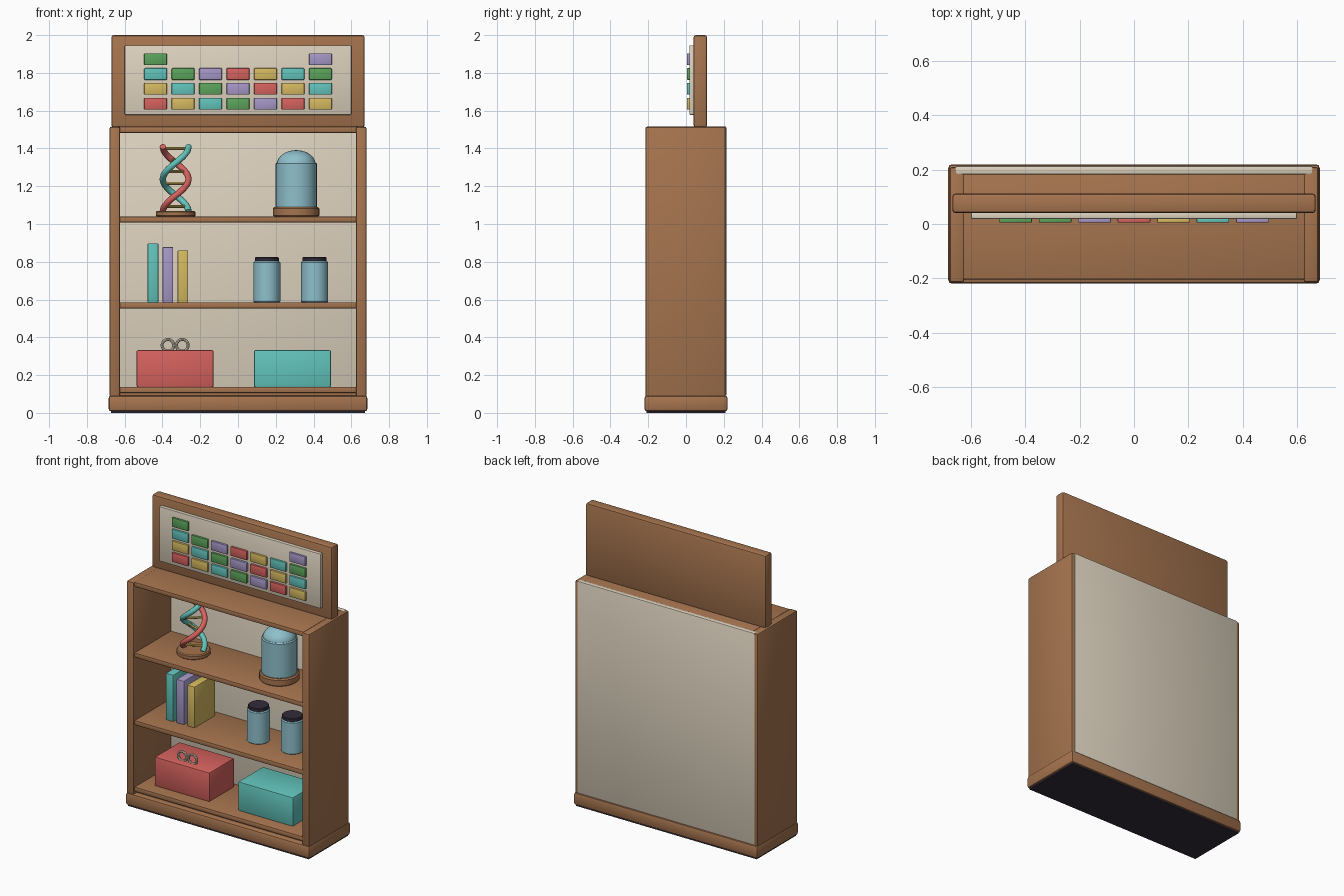
import bpy, bmesh, math
from mathutils import Vector

cube = bpy.data.objects.get("Cube")
if cube:
    bpy.data.objects.remove(cube, do_unlink=True)


def material(name, r, g, b):
    m = bpy.data.materials.new(name)
    m.use_nodes = True
    m.diffuse_color = (r, g, b, 1)
    m.node_tree.nodes["Principled BSDF"].inputs["Base Color"].default_value = (r, g, b, 1)
    return m


WOOD = material("wood", .38, .175, .077)
CREAM = material("cream", .73, .65, .52)
RED = material("coral red", .67, .122, .112)
TEAL = material("teal", .122, .55, .50)
LAVENDER = material("lavender", .38, .31, .57)
YELLOW = material("yellow", .67, .49, .117)
GREEN = material("green", .107, .37, .107)
GLASS = material("pale blue glass", .275, .527, .604)
DARK = material("dark plum", .032, .025, .042)


def finish(name, bm, mat, smooth=True):
    mesh = bpy.data.meshes.new(name)
    bmesh.ops.recalc_face_normals(bm, faces=bm.faces)
    bm.to_mesh(mesh)
    bm.free()
    mesh.materials.append(mat)
    obj = bpy.data.objects.new(name, mesh)
    bpy.context.collection.objects.link(obj)
    if smooth:
        bpy.ops.object.select_all(action='DESELECT')
        obj.select_set(True)
        bpy.context.view_layer.objects.active = obj
        bpy.ops.object.shade_smooth_by_angle(angle=math.radians(40))
    return obj


def box(name, mat, x, y, z, bevel=0.006):
    """Box from (min, max) pairs with rounded edges."""
    bm = bmesh.new()
    bmesh.ops.create_cube(bm, size=1)
    for v in bm.verts:
        v.co = [(lo + hi) / 2 + c * (hi - lo) for c, (lo, hi) in zip(v.co, (x, y, z))]
    if bevel:
        bmesh.ops.bevel(bm, geom=bm.edges[:], offset=bevel, segments=2,
                        profile=0.5, affect='EDGES')
    return finish(name, bm, mat)


def lathe(name, mat, x, y, profile, steps=32):
    """Turn a (radius, z) profile around a vertical axis."""
    bm = bmesh.new()
    verts = [bm.verts.new((r, 0, z)) for r, z in profile]
    edges = [bm.edges.new(pair) for pair in zip(verts, verts[1:])]
    bmesh.ops.spin(bm, geom=verts + edges, cent=(0, 0, 0), axis=(0, 0, 1),
                   angle=math.tau, steps=steps)
    bmesh.ops.remove_doubles(bm, verts=bm.verts, dist=0.0005)
    bmesh.ops.translate(bm, verts=bm.verts, vec=(x, y, 0))
    return finish(name, bm, mat)


def disc_profile(r, low, high, b=0.006):
    return [(0, low), (r - b, low), (r, low + b), (r, high - b), (r - b, high), (0, high)]


def tube(name, mat, points, radius, sides=10, closed=False):
    """Sweep a round section along a path."""
    bm = bmesh.new()
    pts = [Vector(p) for p in points]
    n = len(pts)
    rings = []
    for i, p in enumerate(pts):
        if closed:
            t = pts[(i + 1) % n] - pts[i - 1]
        else:
            t = pts[min(i + 1, n - 1)] - pts[max(i - 1, 0)]
        t.normalize()
        ref = Vector((0, 1, 0)) if closed or abs(t.z) < 0.1 else Vector((0, 0, 1))
        u = t.cross(ref).normalized()
        w = t.cross(u)
        rings.append([bm.verts.new(p + radius * (u * math.cos(a) + w * math.sin(a)))
                      for a in (math.tau * k / sides for k in range(sides))])
    pairs = list(zip(rings, rings[1:]))
    if closed:
        pairs.append((rings[-1], rings[0]))
    else:
        bm.faces.new(rings[0])
        bm.faces.new(rings[-1])
    for a, b in pairs:
        for k in range(sides):
            j = (k + 1) % sides
            bm.faces.new((a[k], a[j], b[j], b[k]))
    return finish(name, bm, mat)


# Cabinet carcass
box("foot_plate", DARK, (-.672, .672), (-.208, .208), (0, .03), 0)
box("plinth", WOOD, (-.685, .685), (-.22, .22), (.008, .092), .014)
box("plinth_riser", WOOD, (-.63, .63), (-.18, .19), (.08, .115), 0)
for side, lo, hi in (("right", -.68, -.625), ("left", .625, .68)):
    box(side + "_side_panel", WOOD, (lo, hi), (-.215, .21), (.085, 1.515), .010)
box("back_panel", CREAM, (-.66, .66), (.182, .214), (.09, 1.517), .008)
for name, top in (("bottom", .138), ("lower", .585), ("upper", 1.04), ("top", 1.515)):
    box(name + "_shelf", WOOD, (-.63, .63), (-.205, .185), (top - .032, top), .006)

# Header board with coloured tiles
box("header_board", WOOD, (-.67, .67), (.04, .112), (1.512, 2.0), .012)
box("header_inset", CREAM, (-.6, .6), (.018, .045), (1.578, 1.946), .005)
cycle = (RED, YELLOW, TEAL, GREEN, LAVENDER)
for row in range(4):
    for col in range(7):
        if row == 3 and 0 < col < 6:
            continue
        cx, cz = -.4365 + .1455 * col, 1.637 + .0785 * row
        box(f"tile_{row}_{col}", cycle[(row + col) % 5], (cx - .06, cx + .06),
            (.005, .022), (cz - .031, cz + .031), .004)

# Double helix ornament
HX, HY, LOW, HIGH, R = -.33, 0, 1.065, 1.41, .068
lathe("helix_base", WOOD, HX, HY, disc_profile(.104, 1.038, 1.07))


def helix_point(t, phase):
    a = phase + math.tau * t
    return (HX + R * math.cos(a), HY + R * math.sin(a), LOW + (HIGH - LOW) * t)


for name, mat, phase in (("red", RED, math.pi), ("teal", TEAL, 0)):
    tube(name + "_helix_strand", mat, [helix_point(i / 40, phase) for i in range(41)], .017)
for i in range(6):
    t = .08 + i * .178
    tube(f"helix_rung_{i}", YELLOW, [helix_point(t, 0), helix_point(t, math.pi)], .008, 8)

# Domed glass display
lathe("dome_base", WOOD, .308, 0, disc_profile(.123, 1.038, 1.09, .008))
lathe("dome_body", GLASS, .308, 0, disc_profile(.109, 1.085, 1.325))
cap = [(.102 * math.cos(a), 1.318 + .073 * math.sin(a))
       for a in (math.pi / 2 * k / 8 for k in range(9))]
lathe("dome_cap", GLASS, .308, 0, [(0, 1.318)] + cap)

# Books
for i, (mat, top) in enumerate(((TEAL, .898), (LAVENDER, .878), (YELLOW, .86))):
    cx = -.45 + .079 * i
    box(f"book_{i + 1}", mat, (cx - .028, cx + .028), (-.085, .135), (.583, top), .005)

# Jars with lids
for side, cx in (("right", .153), ("left", .405)):
    lathe(side + "_jar", GLASS, cx, 0, disc_profile(.071, .583, .803))
    lathe(side + "_jar_lid", DARK, cx, 0, disc_profile(.064, .798, .824, .004))

# Storage boxes and ring handles
for name, mat, cx in (("red", RED, -.333), ("teal", TEAL, .288)):
    box(name + "_storage_box", mat, (cx - .204, cx + .204), (-.12, .145), (.136, .332), .008)
for i, cx in enumerate((-.371, -.295)):
    ring = [(cx + .031 * math.cos(a), -.06, .358 + .031 * math.sin(a))
            for a in (math.tau * k / 24 for k in range(24))]
    tube(f"ring_handle_{i + 1}", CREAM, ring, .008, 8, closed=True)
